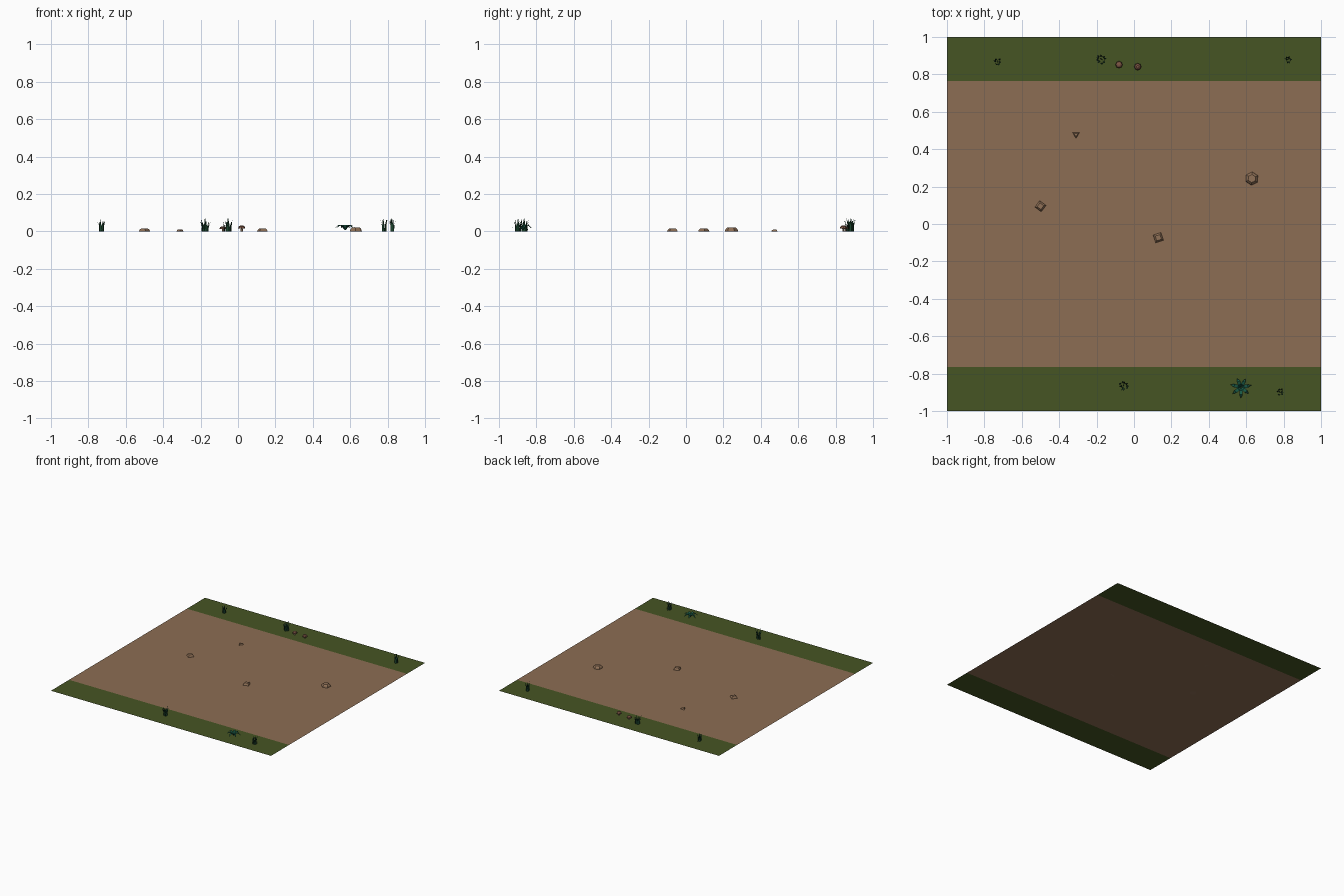
import bpy, bmesh, math, random
from mathutils import Vector

if "Cube" in bpy.data.objects:
    bpy.data.objects.remove(bpy.data.objects["Cube"])

random.seed(4)


def mat(name, rgb):
    m = bpy.data.materials.new(name)
    m.diffuse_color = (*rgb, 1)
    m.use_nodes = True
    m.node_tree.nodes["Principled BSDF"].inputs["Base Color"].default_value = m.diffuse_color
    return m


DIRT = mat("dirt", (0.265, 0.155, 0.087))
GRASS = mat("grass ground", (0.062, 0.09, 0.0175))
BLADE = mat("dark grass blade", (0.011, 0.06, 0.028))
FERN = mat("fern leaf", (0.01, 0.10, 0.06))
STONE = mat("stone", (0.28, 0.165, 0.095))
CAP = mat("mushroom cap", (0.21, 0.095, 0.06))
STEM = mat("mushroom stem", (0.33, 0.22, 0.14))


def finish(name, bm, mats, loc=(0, 0, 0)):
    me = bpy.data.meshes.new(name)
    bm.to_mesh(me)
    bm.free()
    for m in mats:
        me.materials.append(m)
    ob = bpy.data.objects.new(name, me)
    ob.location = loc
    bpy.context.collection.objects.link(ob)
    return ob


def strip(name, y0, y1, m):
    bm = bmesh.new()
    bm.faces.new([bm.verts.new(p) for p in
                  ((-1, y0, 0), (1, y0, 0), (1, y1, 0), (-1, y1, 0))])
    finish(name, bm, [m])


def rings(bm, sides, profile, turn=0, mi=0):
    """Loft flat-sided rings given as (radius, z), closing both ends."""
    loops = [[bm.verts.new((r * math.cos(turn + math.tau * i / sides),
                            r * math.sin(turn + math.tau * i / sides), z))
              for i in range(sides)] for r, z in profile]
    faces = [bm.faces.new(loops[0][::-1]), bm.faces.new(loops[-1])]
    for a, b in zip(loops, loops[1:]):
        for i in range(sides):
            j = (i + 1) % sides
            faces.append(bm.faces.new((a[i], a[j], b[j], b[i])))
    for f in faces:
        f.material_index = mi


def leaf(bm, angle, path):
    """Tapering leaf following (distance, z, half width) points."""
    out = Vector((math.cos(angle), math.sin(angle), 0))
    side = Vector((-out.y, out.x, 0))
    prev = None
    for d, z, w in path:
        c = out * d + Vector((0, 0, z))
        if w:
            cur = [bm.verts.new(c - side * w), bm.verts.new(c + side * w)]
        else:
            cur = [bm.verts.new(c)]
        if prev:
            ring = prev[::-1] + cur if len(prev) > 1 else prev + cur
            bm.faces.new(ring)
        prev = cur


# Ground: dirt path between two grass verges
strip("dirt_path", -0.765, 0.765, DIRT)
strip("front_grass_verge", -1, -0.765, GRASS)
strip("back_grass_verge", 0.765, 1, GRASS)

# Stones: low tapered blocks
for i, (x, y, n, r, h, t) in enumerate((
        (-0.50, 0.095, 4, 0.030, 0.016, 0.15),
        (0.13, -0.073, 4, 0.031, 0.016, 1.1),
        (0.63, 0.243, 6, 0.036, 0.022, 0.45),
        (-0.31, 0.478, 3, 0.021, 0.010, 0.52))):
    bm = bmesh.new()
    rings(bm, n, ((r, 0), (r * 0.9, h * 0.5), (r * 0.6, h)), t)
    finish(f"stone_{i + 1}", bm, [STONE])

# Grass tufts: upright pointed blades fanning outward
for i, (x, y, r, h, n) in enumerate((
        (-0.73, 0.868, 0.024, 0.068, 6),
        (-0.175, 0.88, 0.033, 0.070, 9),
        (0.825, 0.88, 0.023, 0.075, 6),
        (-0.055, -0.865, 0.032, 0.072, 9),
        (0.78, -0.897, 0.025, 0.070, 6))):
    bm = bmesh.new()
    for k in range(n):
        a = math.tau * k / n + random.uniform(-0.3, 0.3)
        s = random.uniform(0.75, 1.0)
        b = r * random.uniform(0.3, 0.6)
        leaf(bm, a, ((b, 0, 0.007), (b + r * 0.08, h * s * 0.5, 0.005),
                     (r * random.uniform(0.8, 1), h * s, 0)))
    leaf(bm, i, ((0, 0, 0.007), (0.002, h * 0.5, 0.005), (0.005, h, 0)))
    finish(f"grass_tuft_{i + 1}", bm, [BLADE], (x, y, 0))

# Fern: arching fronds that droop at the tips
bm = bmesh.new()
for k in range(7):
    s = random.uniform(0.85, 1.0)
    leaf(bm, math.tau * k / 7 + 0.2,
         ((0.003, 0.008, 0.003), (0.018 * s, 0.027, 0.009),
          (0.038 * s, 0.033, 0.009), (0.060 * s, 0.017, 0)))
finish("fern", bm, [FERN], (0.573, -0.873, 0))

# Mushrooms: thin stem under a faceted cap
for i, (x, y, h) in enumerate(((-0.08, 0.852, 0.027), (0.02, 0.841, 0.032))):
    bm = bmesh.new()
    rings(bm, 6, ((0.006, 0), (0.005, h * 0.6)), 0, 0)
    rings(bm, 8, ((0.019, h * 0.5), (0.016, h * 0.8), (0.007, h)), 0, 1)
    finish(f"mushroom_{i + 1}", bm, [STEM, CAP], (x, y, 0))

# Place stones at their spots on the path
for i, p in enumerate(((-0.50, 0.095), (0.13, -0.073), (0.63, 0.243), (-0.31, 0.478))):
    bpy.data.objects[f"stone_{i + 1}"].location = (*p, 0)
